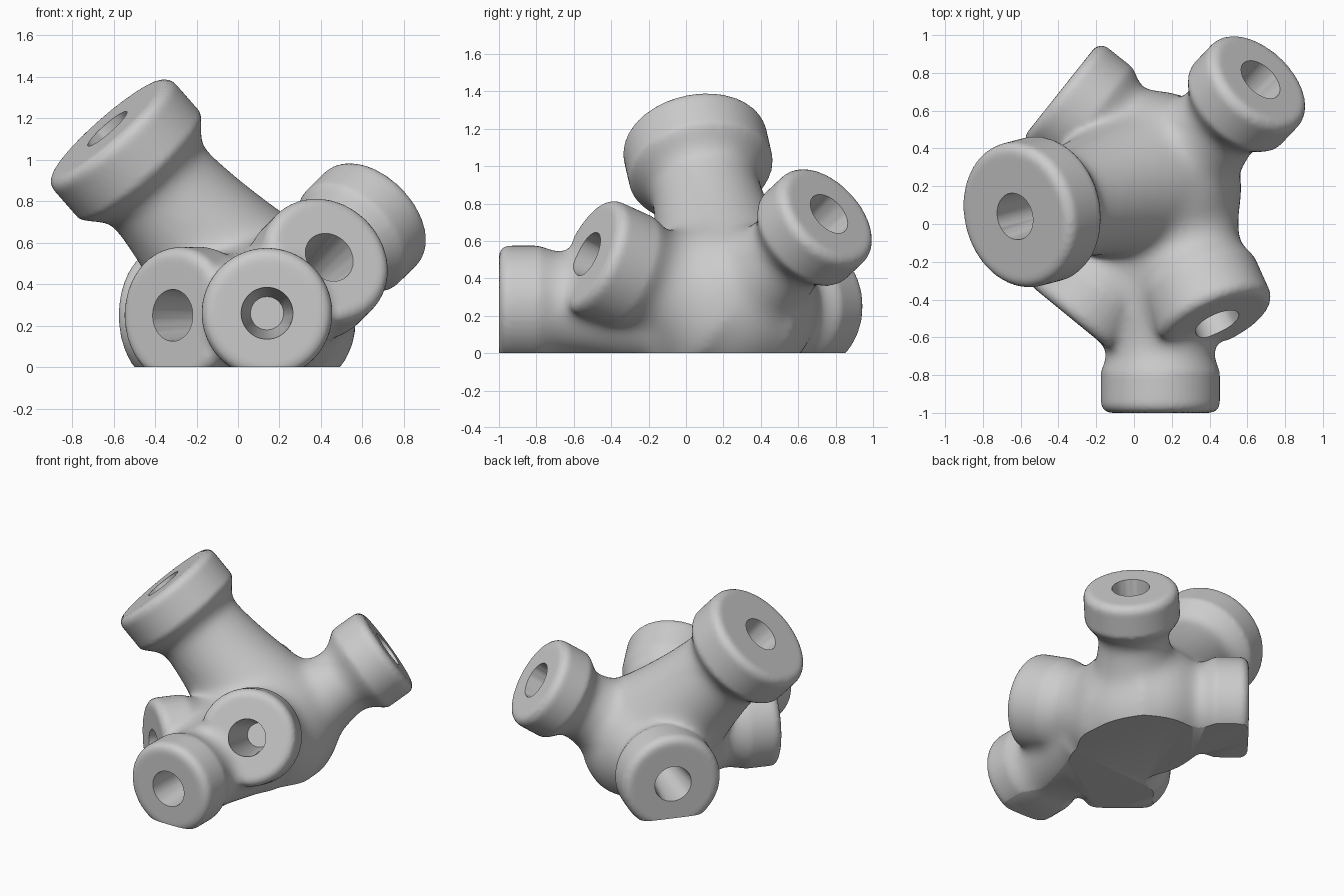
import bpy, bmesh, math
from mathutils import Vector, Matrix

cube = bpy.data.objects.get("Cube")
if cube:
    bpy.data.objects.remove(cube, do_unlink=True)

HUB = Vector((0.11, 0.19, 0.26))

# Sockets: face centre, outward axis, collar radius, collar depth, neck radius, arm length
ARMS = [
    ((-0.63, 0.04, 1.15), (-0.65, -0.17, 0.74), 0.39, 0.25, 0.29, 1.15),
    ((0.67, 0.765, 0.745), (0.57, 0.6, 0.56), 0.315, 0.23, 0.23, 0.9),
    ((0.14, -1.0, 0.26), (0, -1, 0), 0.315, 0.22, 0.28, 1.15),
    ((-0.315, -0.515, 0.25), (-0.63, -0.77, 0), 0.33, 0.23, 0.29, 0.72),
    ((0.44, -0.525, 0.53), (0.38, -0.84, 0.38), 0.325, 0.26, 0.29, 0.7),
    ((-0.39, 0.705, 0.25), (-0.78, 0.62, 0), 0.335, 0.23, 0.28, 0.72),
]

grey = bpy.data.materials.new("light grey")
grey.use_nodes = True
grey.diffuse_color = (0.6, 0.6, 0.6, 1)
grey.node_tree.nodes["Principled BSDF"].inputs["Base Color"].default_value = (0.6, 0.6, 0.6, 1)


def frame(centre, axis):
    """Matrix whose local z runs from the socket face into the body."""
    turn = Vector((0, 0, 1)).rotation_difference(-Vector(axis).normalized())
    return Matrix.Translation(centre) @ turn.to_matrix().to_4x4()


def lathe(bm, profile, matrix, steps=64):
    """Closed solid of revolution from (radius, depth) points."""
    rings = []
    for r, d in profile:
        rings.append([bm.verts.new(matrix @ Vector((r * math.cos(a), r * math.sin(a), d)))
                      for a in (2 * math.pi * i / steps for i in range(steps))])
    for a, b in zip(rings, rings[1:]):
        for i in range(steps):
            j = (i + 1) % steps
            bm.faces.new((a[i], a[j], b[j], b[i]))
    bm.faces.new(rings[0])
    bm.faces.new(rings[-1])


def make_object(name, bm):
    bmesh.ops.recalc_face_normals(bm, faces=bm.faces)
    mesh = bpy.data.meshes.new(name)
    bm.to_mesh(mesh)
    bm.free()
    mesh.materials.append(grey)
    ob = bpy.data.objects.new(name, mesh)
    bpy.context.collection.objects.link(ob)
    return ob


def apply_modifier(ob, kind, **settings):
    mod = ob.modifiers.new(kind, kind)
    for key, value in settings.items():
        setattr(mod, key, value)
    bpy.context.view_layer.objects.active = ob
    bpy.ops.object.modifier_apply(modifier=mod.name)


def clamp(value):
    return max(0.0, min(1.0, value))


# Hub with six flared arms, fused into one skin
bm = bmesh.new()
bmesh.ops.create_uvsphere(bm, u_segments=48, v_segments=24, radius=0.46,
                          matrix=Matrix.Translation(HUB) @ Matrix.Diagonal((1, 1.13, 1, 1)))
for centre, axis, r, collar, neck, length in ARMS:
    edge = 0.055
    rim = [(r - edge + edge * math.sin(t), edge - edge * math.cos(t))
           for t in (math.pi / 2 * i / 6 for i in range(7))]
    start = collar + 0.1
    flare = [(neck + 0.15 * (i / 6) ** 1.5, start + (length - start) * i / 6) for i in range(7)]
    lathe(bm, rim + [(r, collar)] + flare, frame(centre, axis))
body = make_object("connector_body", bm)
apply_modifier(body, "REMESH", mode="VOXEL", voxel_size=0.017)

# Soften the joints but keep the collars crisp, except where another arm runs into them
group = body.vertex_groups.new(name="blend")
frames = [(frame(arm[0], arm[1]).inverted(),) + arm[2:] for arm in ARMS]
for v in body.data.vertices:
    weight, joint = 1.0, 0.0
    for inverse, r, collar, neck, length in frames:
        p = inverse @ v.co
        radial = math.hypot(p.x, p.y)
        if p.z < collar + 0.1 and radial < r + 0.02:
            weight = min(weight, clamp((p.z - collar + 0.02) / 0.1))
        if p.z < length:
            joint = max(joint, min(clamp((neck + 0.08 - radial) / 0.06),
                                   clamp((p.z - collar) / 0.1)))
    group.add([v.index], max(weight, joint), "REPLACE")
apply_modifier(body, "SMOOTH", factor=0.5, iterations=90, vertex_group="blend")
apply_modifier(body, "SMOOTH", factor=0.5, iterations=2)
body.vertex_groups.clear()

# Tapered blind holes and the flat base
cutters = []
for centre, axis, *sizes in ARMS:
    bm = bmesh.new()
    lathe(bm, [(0.125, -0.05), (0.125, 0), (0.08, 0.48)], frame(centre, axis), 48)
    cutters.append(make_object("hole_cutter", bm))
bm = bmesh.new()
bmesh.ops.create_cube(bm, size=4, matrix=Matrix.Translation((0, 0, -2)))
cutters.append(make_object("base_cutter", bm))
for cutter in cutters:
    apply_modifier(body, "BOOLEAN", operation="DIFFERENCE", object=cutter, solver="EXACT")
    bpy.data.objects.remove(cutter, do_unlink=True)

# Smooth shading with sharp hole rims and base edge
for ob in bpy.context.selected_objects:
    ob.select_set(False)
body.select_set(True)
bpy.context.view_layer.objects.active = body
bpy.ops.object.shade_smooth_by_angle(angle=math.radians(40))
